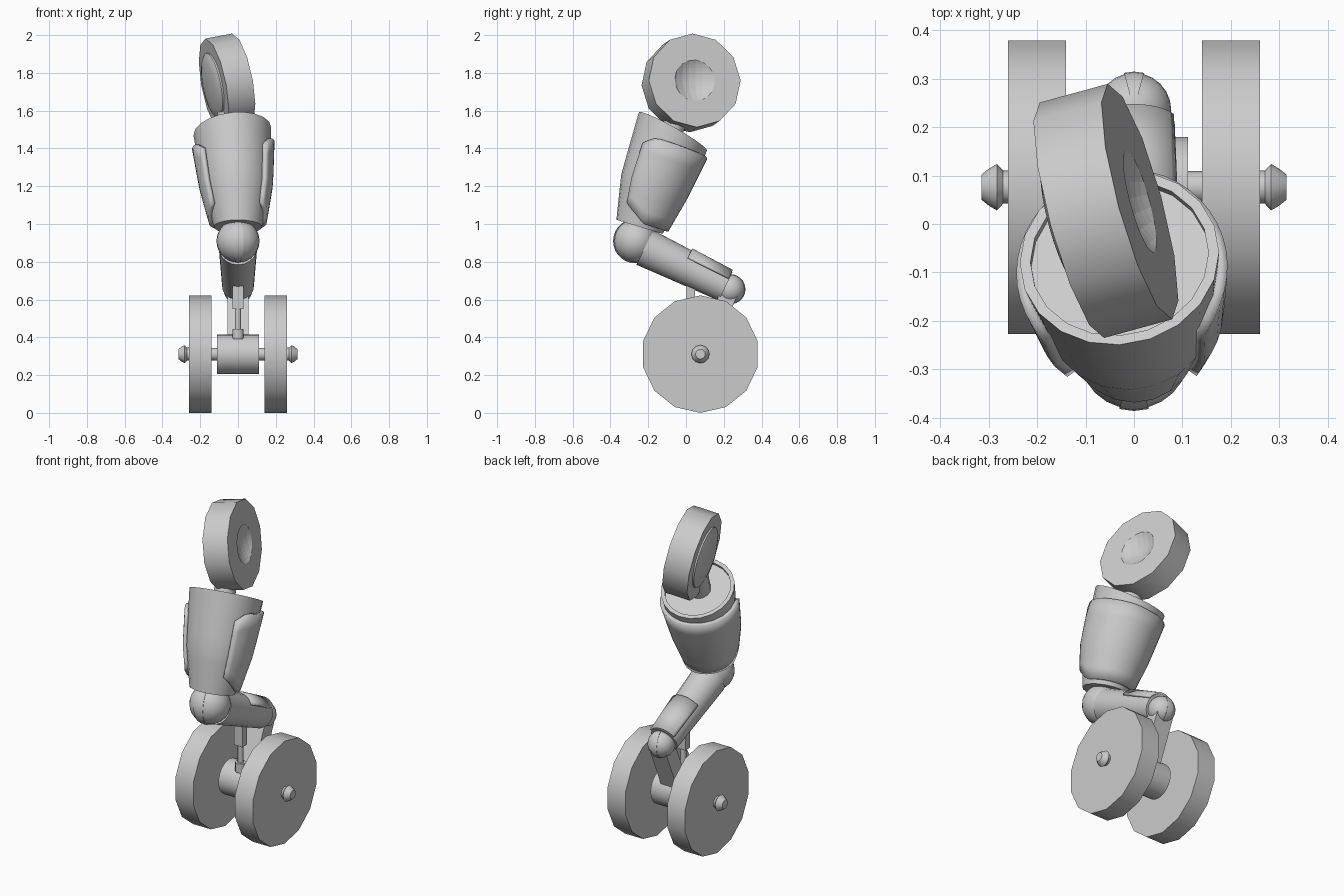
import bpy, bmesh, math
from mathutils import Vector as V, Matrix

if "Cube" in bpy.data.objects:
    bpy.data.objects.remove(bpy.data.objects["Cube"])

X = V((1, 0, 0))


def finish(name, bm):
    bmesh.ops.recalc_face_normals(bm, faces=bm.faces)
    me = bpy.data.meshes.new(name)
    bm.to_mesh(me)
    bm.free()
    ob = bpy.data.objects.new(name, me)
    bpy.context.collection.objects.link(ob)
    return ob


def skin(name, rings):
    """Closed tube through rings of points, with end caps."""
    bm = bmesh.new()
    rows = [[bm.verts.new(p) for p in ring] for ring in rings]
    n = len(rows[0])
    for a, b in zip(rows, rows[1:]):
        for i in range(n):
            j = (i + 1) % n
            bm.faces.new((a[i], a[j], b[j], b[i]))
    bm.faces.new(rows[0])
    bm.faces.new(rows[-1])
    return finish(name, bm)


def lathe(name, profile, n, origin, axis):
    """Turn (radius, height) points about an axis, one corner pointing up."""
    m = Matrix.Translation(origin) @ V(axis).to_track_quat('Z', 'Y').to_matrix().to_4x4()
    ang = [math.pi / 2 + math.tau * i / n for i in range(n)]
    return skin(name, [[m @ V((r * math.cos(a), r * math.sin(a), h)) for a in ang]
                       for r, h in profile])


def rod(name, p, q, r, n=16, r2=None):
    p, q = V(p), V(q)
    return lathe(name, [(r, 0), (r2 or r, (q - p).length)], n, p, q - p)


def beam(name, p, q, w, d):
    p, q = V(p), V(q)
    v = (q - p).normalized().cross(X)
    return skin(name, [[c + X * (sx * w / 2) + v * (sy * d / 2)
                        for sx, sy in ((-1, -1), (1, -1), (1, 1), (-1, 1))] for c in (p, q)])


def surf(secs, t, a, off=0.0, push=0.0):
    """Point on a round limb given by (centre, normal, radius) sections."""
    s = t * (len(secs) - 1)
    k = min(int(s), len(secs) - 2)
    f = s - k
    (c0, n0, r0), (c1, n1, r1) = secs[k], secs[k + 1]
    n = V(n0).lerp(V(n1), f).normalized()
    u = (X - n * n.dot(X)).normalized()
    r = r0 + (r1 - r0) * f + off
    return V(c0).lerp(V(c1), f) + n * push + (u * math.cos(a) + n.cross(u) * math.sin(a)) * r


def limb(name, secs, rings, n):
    return skin(name, [[surf(secs, t, math.tau * i / n, off, push) for i in range(n)]
                       for t, off, push in rings])


def plate(name, secs, a0, a1, lo, hi, off, thick, na=24, nt=6):
    """Armour shell over part of a limb; lo/hi give its ends for s in 0..1."""
    bm = bmesh.new()
    g = []
    for i in range(na + 1):
        s = i / na
        a = math.radians(a0 + (a1 - a0) * s)
        g.append([bm.verts.new(surf(secs, lo(s) + (hi(s) - lo(s)) * j / nt, a, off))
                  for j in range(nt + 1)])
    for i in range(na):
        for j in range(nt):
            bm.faces.new((g[i][j], g[i + 1][j], g[i + 1][j + 1], g[i][j + 1]))
    ob = finish(name, bm)
    m = ob.modifiers.new("thickness", 'SOLIDIFY')
    m.thickness, m.offset = thick, 0
    return ob


def ball(name, c, r):
    """Ball joint with a slightly raised wedge front and back."""
    bm = bmesh.new()
    bmesh.ops.create_uvsphere(bm, u_segments=24, v_segments=14, radius=r)
    fs = [f for f in bm.faces
          if abs(f.calc_center_median().x) < 0.28 * abs(f.calc_center_median().y)]
    ext = bmesh.ops.extrude_face_region(bm, geom=fs)["geom"]
    bmesh.ops.delete(bm, geom=fs, context='FACES')
    for e in ext:
        if isinstance(e, bmesh.types.BMVert):
            e.co *= 1.035
    bmesh.ops.translate(bm, verts=bm.verts, vec=c)
    return finish(name, bm)


# wheels, axle and hub
HUB = V((0, 0.076, 0.311))
for side, s in (("left", -1), ("right", 1)):
    lathe("wheel_" + side, [(0.311, 0.14), (0.311, 0.26)], 14, HUB, X * s)
    lathe("axle_cap_" + side, [(0.034, 0.255), (0.034, 0.27), (0.048, 0.283), (0.038, 0.3),
                               (0.026, 0.315)], 12, HUB, X * s)
rod("axle", HUB - X * 0.26, HUB + X * 0.26, 0.033)
rod("hub", HUB - X * 0.112, HUB + X * 0.112, 0.104, 24)

# strut and piston
beam("strut", (0, 0.1, 0.34), (0, 0.235, 0.65), 0.112, 0.09)
rod("piston_collar", (0, 0.025, 0.39), (0, 0.025, 0.445), 0.03, 12)
rod("piston_rod", (0, 0.025, 0.43), (0, 0.025, 0.57), 0.016, 12)
beam("piston_sleeve", (0, 0.025, 0.55), (0, 0.025, 0.74), 0.056, 0.044)

# lower leg
ball("ankle_ball", (0, 0.235, 0.655), 0.077)
ball("knee_ball", (0, -0.268, 0.91), 0.114)
d = (0, 0.901, -0.434)
shin = [((0, -0.172, 0.854), d, 0.1), ((0, 0.21, 0.67), d, 0.084)]
limb("shin", shin, [(-0.12, 0, 0), (0, 0, 0), (1, 0, 0)], 20)
plate("shin_plate", shin, -150, -30, lambda s: 0.42, lambda s: 0.99, 0.004, 0.014, 14, 2)

# torso with recessed top
torso = [((0, -0.246, 0.985), (0, 0.29, 0.957), 0.128),
         ((-0.01, -0.178, 1.2), (-0.05, 0.35, 0.93), 0.176),
         ((-0.03, -0.069, 1.49), (-0.11, 0.49, 0.87), 0.207)]
limb("torso", torso, [(i / 8, 0, 0) for i in range(9)] + [(1, -0.022, 0), (1, -0.022, -0.018)], 20)


# back shell wrapping round to both sides, chamfered front corners
def shell_lo(s):
    e = min(s, 1 - s)
    return 0.05 + 0.17 * max(0, 1 - e / 0.17)


def shell_hi(s):
    e = min(s, 1 - s)
    return 0.84 + 0.09 * min(1, e / 0.4) - 0.06 * max(0, 1 - e / 0.07)


plate("torso_shell", torso, -38, 218, shell_lo, shell_hi, 0.008, 0.024, 32)

# neck
rod("neck", (-0.03, -0.1, 1.44), (-0.05, -0.03, 1.6), 0.062, 12)

# head: twelve-sided disc, dished on one face and domed on the other
HEAD = V((-0.058, 0.027, 1.747))
ax = V((0.95, 0.26, 0.18)).normalized()
head = lathe("head", [(0.252, -0.074), (0.252, 0.074)], 12, HEAD, ax)
bm = bmesh.new()
bmesh.ops.create_uvsphere(bm, u_segments=32, v_segments=32, radius=0.19)
bmesh.ops.translate(bm, verts=bm.verts, vec=HEAD + ax * (0.074 + 0.155))
cutter = finish("dish_cutter", bm)
cutter.hide_render = True
cutter.hide_set(True)
cut = head.modifiers.new("dish", 'BOOLEAN')
cut.operation, cut.solver, cut.object = 'DIFFERENCE', 'EXACT', cutter
lathe("head_dome", [(0.175, 0.06), (0.175, 0.083), (0.16, 0.092), (0.12, 0.102), (0.06, 0.108),
                    (0.01, 0.11)], 24, HEAD, -ax)

# smooth shading with sharp edges kept
for ob in bpy.context.collection.objects:
    if ob.type == 'MESH' and ob != cutter:
        bpy.ops.object.select_all(action='DESELECT')
        ob.select_set(True)
        bpy.context.view_layer.objects.active = ob
        bpy.ops.object.shade_smooth_by_angle(angle=math.radians(35))
